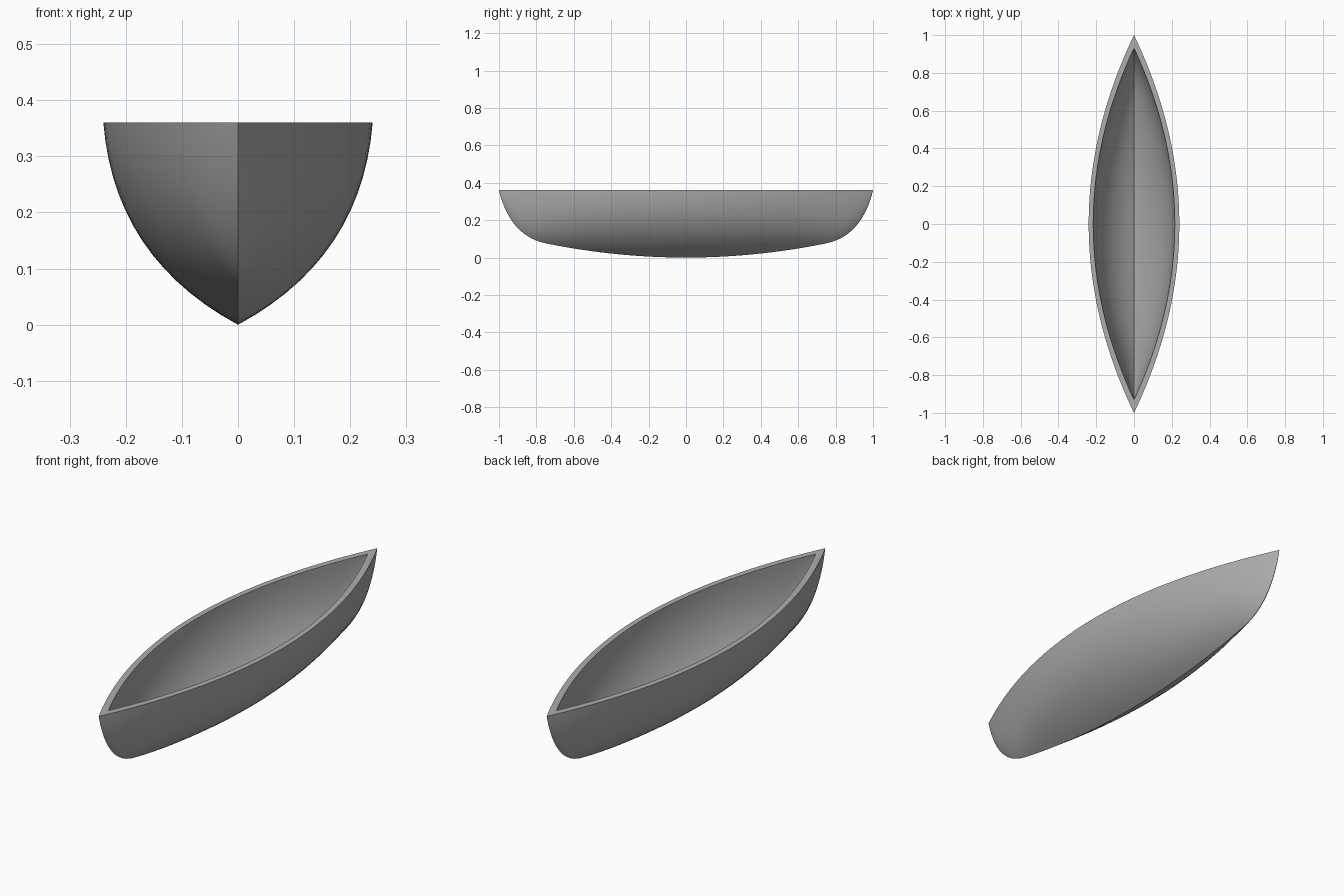
import bpy, bmesh, math

cube = bpy.data.objects.get("Cube")
if cube:
    bpy.data.objects.remove(cube, do_unlink=True)

HEIGHT, HALF_WIDTH = 0.36, 0.24
SIDE_STEPS = 14


def bezier(p, q, r, t):
    return tuple((1 - t) ** 2 * a + 2 * t * (1 - t) * b + t * t * c
                 for a, b, c in zip(p, q, r))


# Keel line: shallow rocker amidships, then a rounded stem at each end
half_keel = [(0.75 * i / 16, 0.135 * (0.75 * i / 16) ** 2) for i in range(16)]
half_keel += [bezier((0.75, 0.076), (0.94, 0.115), (1, HEIGHT), i / 14)
              for i in range(15)]
keel = [(-y, z) for y, z in reversed(half_keel[1:])] + half_keel


def skin(bm, sx, sy, sz):
    """Grid of V-bottomed stations, scaled about the centre of the rim."""
    rows = []
    for y, keel_z in keel:
        width = HALF_WIDTH * (1 - y * y)
        row = []
        for j in range(-SIDE_STEPS, SIDE_STEPS + 1):
            fx, fz = bezier((0, 0), (0.92, 0.33), (1, 1), abs(j) / SIDE_STEPS)
            x = math.copysign(width * fx, j)
            depth = (HEIGHT - keel_z) * (1 - fz)
            row.append(bm.verts.new((x * sx, y * sy, HEIGHT - depth * sz)))
        rows.append(row)
    for a, b in zip(rows, rows[1:]):
        for j in range(2 * SIDE_STEPS):
            bm.faces.new((a[j], a[j + 1], b[j + 1], b[j]))
    return rows


bm = bmesh.new()
outer = skin(bm, 1, 1, 1)
inner = skin(bm, 0.9, 0.93, 0.935)

# Flat rim joining the outer and inner skins
for i in range(len(keel) - 1):
    for j in (0, -1):
        bm.faces.new((outer[i][j], outer[i + 1][j],
                      inner[i + 1][j], inner[i][j]))

# Close the pointed ends
bmesh.ops.remove_doubles(bm, verts=bm.verts, dist=0.00001)
bmesh.ops.recalc_face_normals(bm, faces=bm.faces)
mesh = bpy.data.meshes.new("hull")
bm.to_mesh(mesh)
bm.free()

hull = bpy.data.objects.new("hull", mesh)
bpy.context.collection.objects.link(hull)

# Plain grey finish
grey = bpy.data.materials.new("grey")
grey.use_nodes = True
colour = (0.42, 0.42, 0.42, 1)
grey.diffuse_color = colour
for node in grey.node_tree.nodes:
    if node.type == 'BSDF_PRINCIPLED':
        node.inputs["Base Color"].default_value = colour
mesh.materials.append(grey)

bpy.ops.object.select_all(action='DESELECT')
hull.select_set(True)
bpy.context.view_layer.objects.active = hull
bpy.ops.object.shade_smooth_by_angle(angle=math.radians(30))
